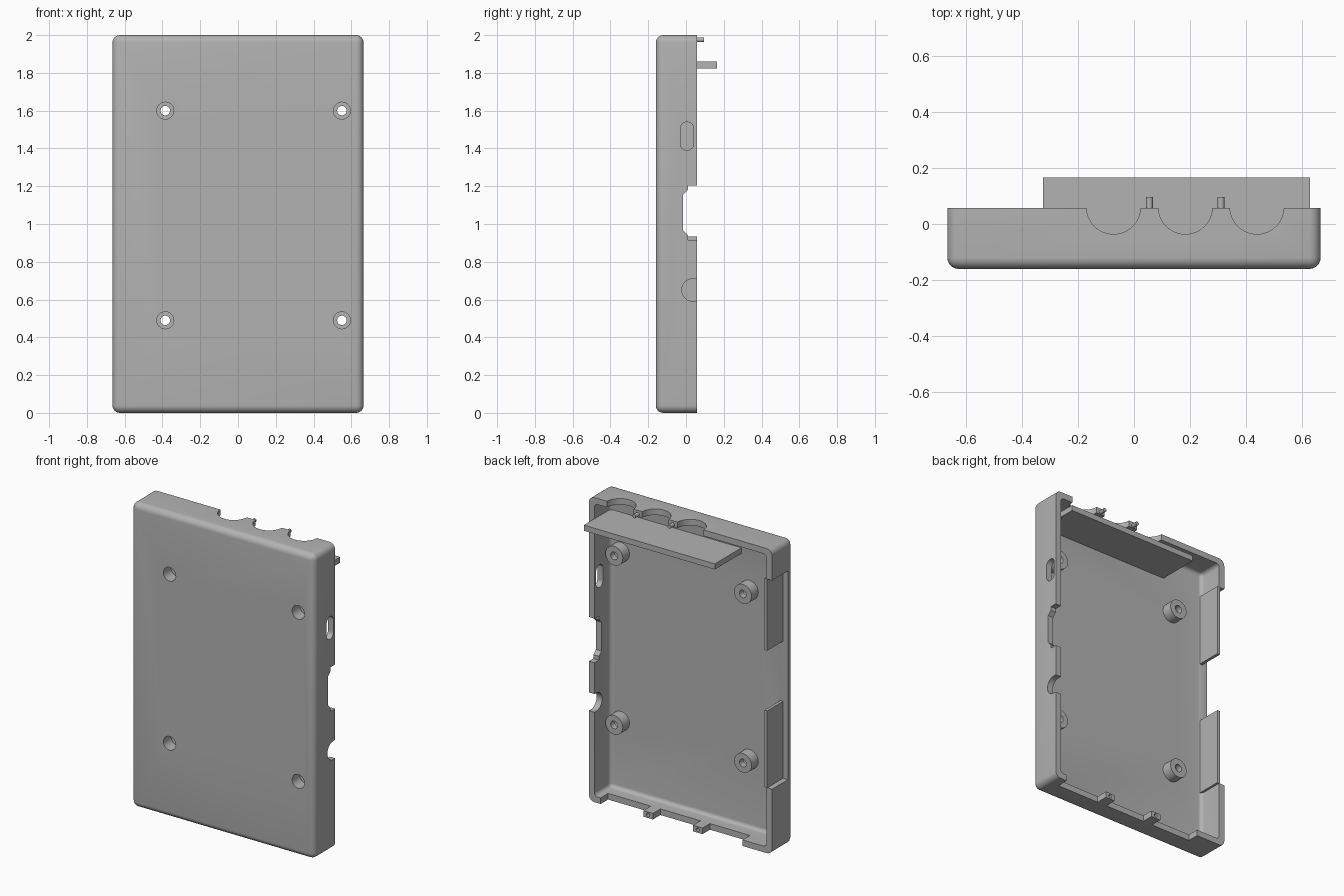
import bpy, bmesh, math
from mathutils import Matrix, Vector

if "Cube" in bpy.data.objects:
    bpy.data.objects.remove(bpy.data.objects["Cube"], do_unlink=True)

grey = bpy.data.materials.new("plain grey")
grey.use_nodes = True
colour = (0.45, 0.45, 0.45, 1)
grey.diffuse_color = colour
grey.node_tree.nodes["Principled BSDF"].inputs["Base Color"].default_value = colour

RIM, FRONT, FLOOR = 0.057, -0.16, -0.11
WIDE, WALL, TALL = 0.665, 0.04, 2.0
INNER = WIDE - WALL


def finish(name, bm):
    bmesh.ops.recalc_face_normals(bm, faces=bm.faces)
    mesh = bpy.data.meshes.new(name)
    bm.to_mesh(mesh)
    bm.free()
    mesh.materials.append(grey)
    ob = bpy.data.objects.new(name, mesh)
    bpy.context.collection.objects.link(ob)
    return ob


def box(name, x, y, z, radius=0):
    """Box from ranges; a radius rounds every edge except the back outline."""
    bm = bmesh.new()
    bmesh.ops.create_cube(bm, size=1)
    for v in bm.verts:
        v.co = Vector([r[0] if c < 0 else r[1] for c, r in zip(v.co, (x, y, z))])
    if radius:
        edges = [e for e in bm.edges if min(v.co.y for v in e.verts) < y[1] - 0.001]
        bmesh.ops.bevel(bm, geom=edges, offset=radius, segments=6, profile=0.5,
                        affect='EDGES')
    return finish(name, bm)


def prism(name, points, axis, low, high):
    """Extrude a (y,z) outline along x, or an (x,y) outline along z."""
    bm = bmesh.new()
    place = (lambda a, b: (low, a, b)) if axis == 'x' else (lambda a, b: (a, b, low))
    face = bm.faces.new([bm.verts.new(place(a, b)) for a, b in points])
    step = (high - low, 0, 0) if axis == 'x' else (0, 0, high - low)
    new = bmesh.ops.extrude_face_region(bm, geom=[face])["geom"]
    bmesh.ops.translate(bm, vec=step,
                        verts=[g for g in new if isinstance(g, bmesh.types.BMVert)])
    return finish(name, bm)


def rod(name, x, z, radius, y0, y1, sides=32):
    bm = bmesh.new()
    turn = Matrix.Translation((x, (y0 + y1) / 2, z)) @ Matrix.Rotation(math.pi / 2, 4, 'X')
    bmesh.ops.create_cone(bm, cap_ends=True, segments=sides, radius1=radius,
                          radius2=radius, depth=y1 - y0, matrix=turn)
    return finish(name, bm)


def arc(cx, cy, r, start, end, steps=24):
    angles = [math.radians(start + (end - start) * i / steps) for i in range(steps + 1)]
    return [(cx + r * math.cos(a), cy + r * math.sin(a)) for a in angles]


def combine(target, others, operation='DIFFERENCE'):
    for other in others:
        other.hide_render = True
        mod = target.modifiers.new("cut", 'BOOLEAN')
        mod.operation, mod.solver, mod.object = operation, 'EXACT', other
        bpy.context.view_layer.objects.active = target
        bpy.ops.object.modifier_apply(modifier=mod.name)
        bpy.data.objects.remove(other, do_unlink=True)


# Hollow tray, open at the back
shell = box("case_shell", (-WIDE, WIDE), (FRONT, RIM), (0, TALL), 0.04)
combine(shell, [box("cavity", (-INNER, INNER), (FLOOR, 0.3), (WALL, TALL - WALL), 0.025)])

# Screw posts, then their stepped holes
holes = [(x, z) for x in (-0.385, 0.55) for z in (0.49, 1.6)]
combine(shell, [rod("post", x, z, 0.063, -0.13, -0.04) for x, z in holes], 'UNION')
cutters = []
for x, z in holes:
    cutters.append(rod("head_hole", x, z, 0.045, -0.2, -0.08))
    cutters.append(rod("screw_hole", x, z, 0.025, -0.1, 0.0))

# Three round scallops in the top wall
for x in (-0.073, 0.183, 0.438):
    outline = arc(x, 0.06, 0.096, 180, 360) + [(x + 0.096, 0.2), (x - 0.096, 0.2)]
    cutters.append(prism("scallop", outline, 'z', 1.93, 2.1))

# Three wide openings in the bottom wall, leaving two tabs
for x0, x1 in ((0.27, 0.58), (-0.09, 0.2), (-0.45, -0.16)):
    cutters.append(box("bottom_opening", (x0, x1), (-0.02, 0.2), (-0.1, 0.07)))
for x in (0.235, -0.125):
    cutters.append(rod("tab_hole", x, 0.02, 0.012, 0.01, 0.1, 12))

# Left wall: oval button slot, stepped notch, round cable notch
oval = arc(0.005, 1.505, 0.035, 0, 180) + arc(0.005, 1.425, 0.035, 180, 360)
half = [(0.01, 1.205), (0.01, 1.18), (-0.015, 1.155)]
notch = [(0.2, 1.205)] + half + [(y, 2.12 - z) for y, z in reversed(half)] + [(0.2, 0.915)]
cable = arc(0.038, 0.65, 0.06, 90, 270) + [(0.2, 0.59), (0.2, 0.71)]
for outline in (oval, notch, cable):
    cutters.append(prism("side_opening", outline, 'x', 0.6, 0.8))

# Long slot in the right wall
cutters.append(box("long_slot", (-0.8, -0.6), (FLOOR + 0.002, 0.2), (0.43, 1.8)))
combine(shell, cutters)

# Two guard plates standing in the long slot
for name, z in (("upper_guard_plate", (1.33, 1.8)), ("lower_guard_plate", (0.43, 0.935))):
    box(name, (-0.63, -0.61), (FLOOR - 0.01, RIM), z)

# Shelf below the scallops
box("shelf", (-0.325, 0.627), (FLOOR - 0.01, 0.165), (1.823, 1.86))

# Locating pins on the top rim
for i, x in enumerate((0.055, 0.31)):
    rod(f"locating_pin_{i + 1}", x, 1.975, 0.0125, 0.03, 0.096, 12)

# Smooth fillets and holes, crisp edges
for ob in bpy.context.collection.objects:
    if ob.type == 'MESH':
        ob.select_set(True)
        bpy.context.view_layer.objects.active = ob
bpy.ops.object.shade_smooth_by_angle(angle=math.radians(32))
